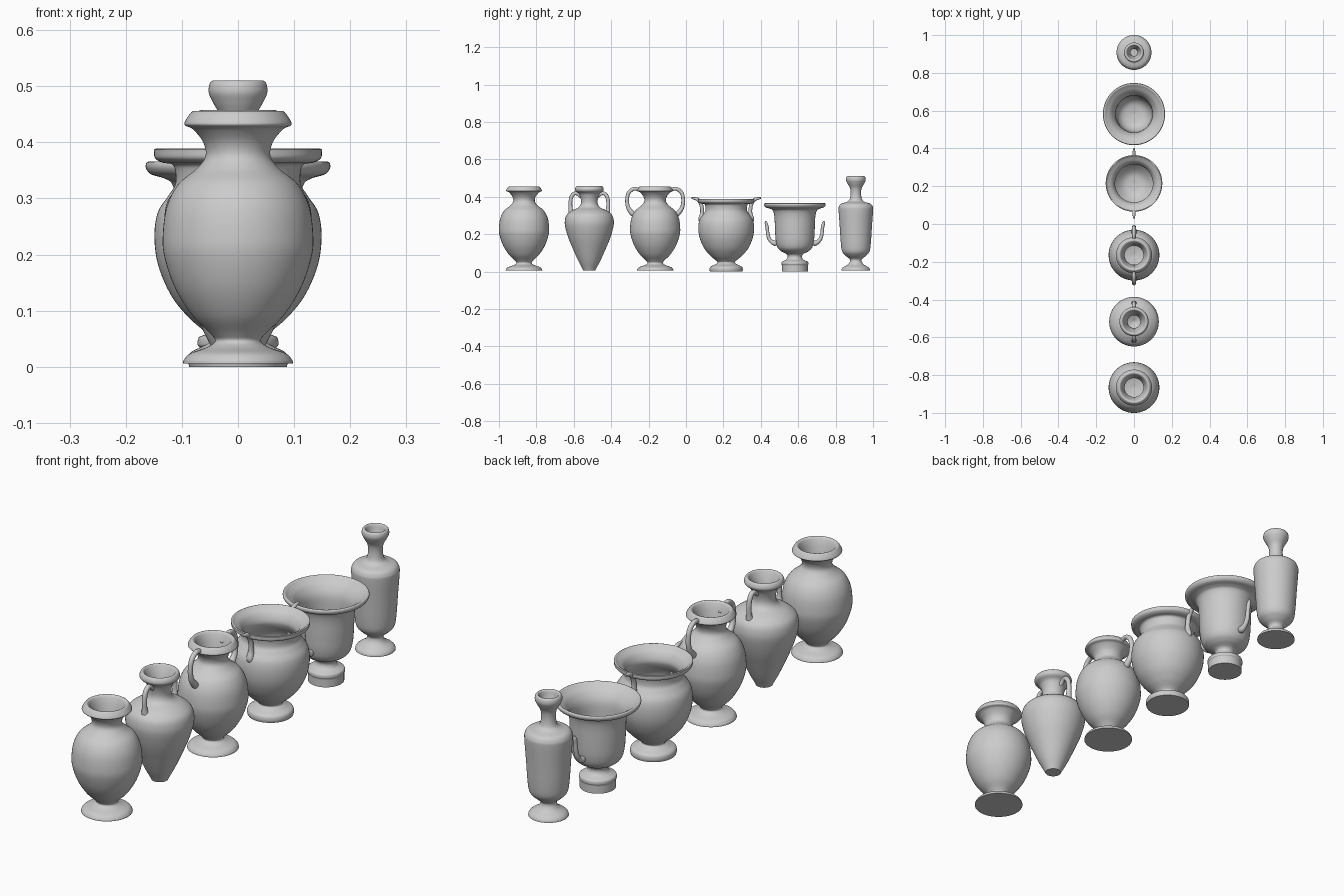
import bpy, bmesh, math
from mathutils import Vector

SEG = 64


def spline(points, steps=6):
    """Catmull-Rom curve; a repeated point makes a sharp corner."""
    runs, run = [], [Vector(points[0])]
    for a, b in zip(points, points[1:]):
        if a == b:
            runs.append(run)
            run = []
        run.append(Vector(b))
    runs.append(run)
    out = []
    for r in runs:
        p = [r[0] * 2 - r[1]] + r + [r[-1] * 2 - r[-2]]
        for i in range(1, len(p) - 2):
            a, b, c, d = p[i - 1:i + 3]
            for k in range(steps):
                t = k / steps
                out.append(0.5 * (2 * b + (c - a) * t + (2 * a - 5 * b + 4 * c - d) * t * t
                                  + (3 * b - a - 3 * c + d) * t ** 3))
    return out + [Vector(points[-1])]


def finish(bm, name):
    bmesh.ops.remove_doubles(bm, verts=bm.verts, dist=1e-5)
    bmesh.ops.recalc_face_normals(bm, faces=bm.faces)
    me = bpy.data.meshes.new(name)
    bm.to_mesh(me)
    bm.free()
    for f in me.polygons:
        f.use_smooth = True
    me.set_sharp_from_angle(angle=math.radians(40))
    bpy.context.collection.objects.link(bpy.data.objects.new(name, me))


def bridge(bm, rings):
    for a, b in zip(rings, rings[1:]):
        n = len(a)
        for i in range(n):
            j = (i + 1) % n
            bm.faces.new((a[i], a[j], b[j], b[i]))


def lathe(name, y, profile):
    """Turn an (r, z) profile around the vase axis."""
    bm = bmesh.new()
    rings = []
    for r, z in spline(profile):
        r = max(r, 0.0)
        rings.append([bm.verts.new((r * math.cos(2 * math.pi * i / SEG),
                                    y + r * math.sin(2 * math.pi * i / SEG), z))
                      for i in range(SEG)])
    bridge(bm, rings)
    bmesh.ops.dissolve_degenerate(bm, dist=1e-6, edges=bm.edges)
    finish(bm, name)


def handles(name, y, path):
    """Mirrored pair of tapered tubes; path holds (r, z, thickness)."""
    pts = spline(path)
    for side, label in ((-1, "front"), (1, "back")):
        bm = bmesh.new()
        rings = []
        for i, p in enumerate(pts):
            t = pts[min(i + 1, len(pts) - 1)] - pts[max(i - 1, 0)]
            n = Vector((-t.y, t.x)).normalized()
            rings.append([])
            for k in range(16):
                a = 2 * math.pi * k / 16
                c = p.z * math.cos(a)
                rings[-1].append(bm.verts.new((p.z * math.sin(a),
                                               y + side * (p.x + n.x * c), p.y + n.y * c)))
        bridge(bm, rings)
        bm.faces.new(rings[0])
        bm.faces.new(rings[-1])
        finish(bm, f"{name}_{label}")


# Wide-necked jar, used plain and with handles
jar = [(0, .006), (.098, .006), (.098, .006), (.096, .013), (.085, .024), (.055, .035),
       (.041, .046), (.05, .06), (.082, .092), (.112, .14), (.131, .195), (.134, .235),
       (.127, .285), (.107, .325), (.074, .353), (.058, .375), (.062, .4), (.08, .423),
       (.094, .43), (.094, .438), (.083, .454), (.075, .455), (.068, .447), (.058, .42),
       (.05, .38), (.06, .355), (.1, .315), (.122, .26), (.115, .18), (.07, .1), (0, .08)]
lathe("plain_jar", -.866, jar)
lathe("handled_jar", -.165, jar)
handles("jar_handle", -.165, [(.06, .415, .008), (.085, .437, .009), (.115, .442, .010),
                              (.142, .42, .010), (.15, .38, .010), (.143, .34, .011),
                              (.122, .312, .014), (.105, .30, .012)])

# Pointed storage jar
lathe("pointed_jar", -.517,
      [(0, .006), (.032, .006), (.032, .006), (.04, .022), (.06, .06), (.087, .12),
       (.112, .18), (.128, .235), (.131, .27), (.122, .302), (.095, .325), (.06, .342),
       (.046, .36), (.045, .385), (.055, .415), (.073, .43), (.077, .441), (.072, .454),
       (.064, .457), (.057, .448), (.045, .42), (.036, .385), (.038, .355), (.08, .322),
       (.115, .28), (.105, .21), (.06, .09), (0, .05)])
handles("pointed_jar_handle", -.517,
        [(.045, .4, .008), (.062, .415, .009), (.08, .417, .010), (.095, .4, .010),
         (.101, .37, .010), (.1, .335, .011), (.096, .315, .015), (.093, .305, .012)])

# Broad bowl with upright handles that turn out over the rim
lathe("broad_bowl", .215,
      [(0, 0), (.087, 0), (.087, 0), (.089, .012), (.084, .026), (.062, .037), (.047, .047),
       (.053, .058), (.085, .085), (.118, .125), (.142, .18), (.149, .232), (.143, .275),
       (.124, .305), (.112, .325), (.112, .35), (.118, .361), (.135, .364), (.148, .372),
       (.15, .387), (.15, .387), (.145, .389), (.138, .384), (.115, .368), (.101, .34),
       (.105, .315), (.13, .27), (.134, .22), (.115, .15), (.06, .09), (0, .078)])
handles("broad_bowl_handle", .215,
        [(.132, .265, .011), (.134, .282, .015), (.129, .31, .011), (.13, .34, .010),
         (.137, .366, .010), (.152, .385, .009), (.17, .391, .007), (.186, .394, .004)])

# Tall flared bowl on a stemmed foot
lathe("flared_bowl", .582,
      [(0, 0), (.069, 0), (.069, 0), (.069, .035), (.069, .035), (.072, .04), (.07, .052),
       (.058, .058), (.044, .066), (.038, .08), (.045, .094), (.072, .108), (.092, .128),
       (.102, .165), (.106, .22), (.109, .29), (.117, .325), (.132, .336), (.155, .343),
       (.164, .354), (.163, .364), (.156, .365), (.146, .358), (.12, .338), (.1, .3),
       (.096, .23), (.09, .16), (.06, .12), (0, .108)])
handles("flared_bowl_handle", .582,
        [(.092, .153, .011), (.108, .152, .014), (.124, .16, .011), (.138, .178, .010),
         (.145, .205, .009), (.148, .235, .009), (.153, .257, .008), (.157, .27, .004)])

# Slender oil flask
lathe("slender_flask", .908,
      [(0, .006), (.077, .006), (.077, .006), (.075, .014), (.066, .024), (.043, .038),
       (.032, .054), (.034, .068), (.055, .085), (.073, .107), (.08, .15), (.086, .24),
       (.092, .325), (.09, .348), (.078, .363), (.05, .372), (.034, .385), (.028, .415),
       (.031, .445), (.044, .47), (.052, .488), (.051, .503), (.045, .51), (.038, .506),
       (.032, .485), (.022, .45), (.02, .4), (.04, .365), (.078, .335), (.075, .22),
       (.06, .11), (0, .095)])
